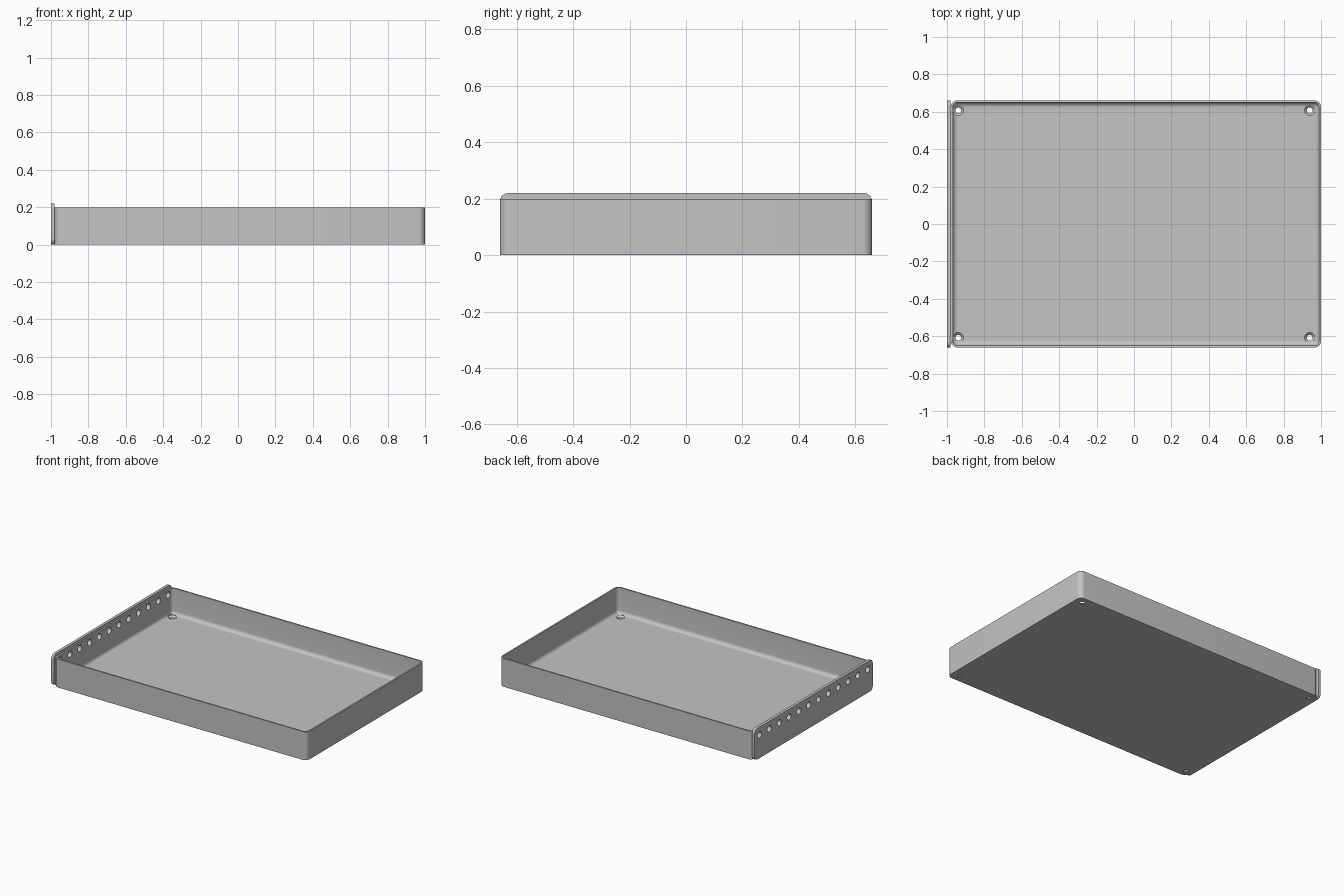
import bpy, bmesh, math
from mathutils import Matrix

cube = bpy.data.objects.get("Cube")
if cube:
    bpy.data.objects.remove(cube)

mat = bpy.data.materials.new("plain grey")
mat.use_nodes = True
GREY = (0.55, 0.55, 0.55, 1)
mat.diffuse_color = GREY
mat.node_tree.nodes["Principled BSDF"].inputs["Base Color"].default_value = GREY

X0, X1, Y, H = -0.98, 1.0, 0.66, 0.2      # tray extents
WALL, FLOOR, FILLET, CORNER = 0.011, 0.016, 0.025, 0.035
PLATE_H = 0.22


def finish(bm, name):
    bmesh.ops.recalc_face_normals(bm, faces=bm.faces)
    mesh = bpy.data.meshes.new(name)
    bm.to_mesh(mesh)
    bm.free()
    ob = bpy.data.objects.new(name, mesh)
    bpy.context.collection.objects.link(ob)
    mesh.materials.append(mat)
    return ob


def rounded_rect(u0, u1, v0, v1, r, n=8):
    """Outline points of a rectangle with rounded corners."""
    pts = []
    corners = ((u1 - r, v1 - r), (u0 + r, v1 - r), (u0 + r, v0 + r), (u1 - r, v0 + r))
    for k, (cu, cv) in enumerate(corners):
        for i in range(n + 1):
            a = math.pi / 2 * (k + i / n)
            pts.append((cu + r * math.cos(a), cv + r * math.sin(a)))
    return pts


def loft(bm, rings):
    """Closed solid through rings of equal size, capped at both ends."""
    loops = [[bm.verts.new(p) for p in ring] for ring in rings]
    for a, b in zip(loops, loops[1:]):
        for i in range(len(a)):
            j = (i + 1) % len(a)
            bm.faces.new((a[i], a[j], b[j], b[i]))
    bm.faces.new(loops[0])
    bm.faces.new(loops[-1])


def tray_ring(inset, z):
    r = max(CORNER - inset, 0.006)
    outline = rounded_rect(X0 + inset, X1 - inset, -Y + inset, Y - inset, r)
    return [(x, y, z) for x, y in outline]


# Tray: outer wall, rim, inner wall, then a fillet down to the floor
rings = [tray_ring(0, 0), tray_ring(0, H), tray_ring(WALL, H)]
for i in range(7):
    a = math.pi / 2 * i / 6
    rings.append(tray_ring(WALL + FILLET * (1 - math.cos(a)),
                           FLOOR + FILLET * (1 - math.sin(a))))
bm = bmesh.new()
loft(bm, rings)
tray = finish(bm, "tray")

# End plate: slightly taller, rounded upright panel
bm = bmesh.new()
outline = rounded_rect(-Y, Y, 0, PLATE_H, 0.03)
loft(bm, [[(x, y, z) for y, z in outline] for x in (-1.0, X0)])
plate = finish(bm, "end_plate")

# Row of round holes through the plate and the wall behind it
bm = bmesh.new()
for i in range(12):
    place = Matrix.Translation((X0, (i - 5.5) * 0.11, 0.165)) @ Matrix.Rotation(math.pi / 2, 4, 'Y')
    bmesh.ops.create_cone(bm, cap_ends=True, segments=24, radius1=0.022,
                          radius2=0.022, depth=0.1, matrix=place)
row_cutter = finish(bm, "row_hole_cutter")

# Countersunk screw holes in the floor corners
bm = bmesh.new()
profile = ((0.015, -0.02), (0.015, 0.004), (0.028, FLOOR), (0.028, 0.04))
for cx in (-0.94, 0.94):
    for cy in (-0.608, 0.608):
        loft(bm, [[(cx + r * math.cos(math.tau * i / 24), cy + r * math.sin(math.tau * i / 24), z)
                   for i in range(24)] for r, z in profile])
screw_cutter = finish(bm, "screw_hole_cutter")

for cutter in (row_cutter, screw_cutter):
    cutter.hide_render = True
    cutter.hide_viewport = True
    cutter.display_type = 'WIRE'

for ob, cutters in ((tray, (row_cutter, screw_cutter)), (plate, (row_cutter,))):
    for cutter in cutters:
        mod = ob.modifiers.new("holes", 'BOOLEAN')
        mod.operation = 'DIFFERENCE'
        mod.solver = 'EXACT'
        mod.object = cutter
    bpy.context.view_layer.objects.active = ob
    for mod in list(ob.modifiers):
        bpy.ops.object.modifier_apply(modifier=mod.name)
    bpy.ops.object.select_all(action='DESELECT')
    ob.select_set(True)
    bpy.ops.object.shade_smooth_by_angle(angle=math.radians(30))

for cutter in (row_cutter, screw_cutter):
    bpy.data.objects.remove(cutter)
